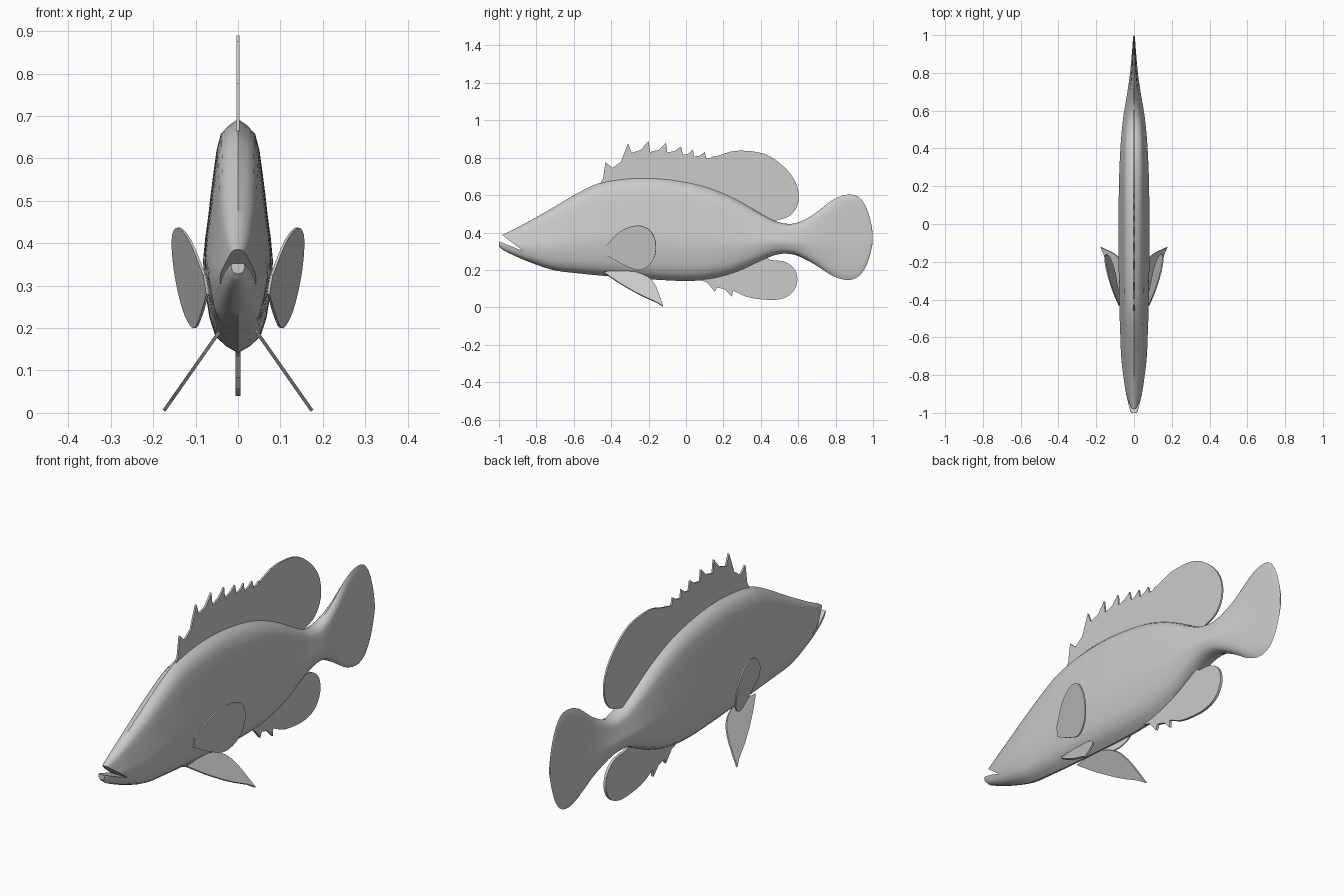
import bpy, bmesh
from mathutils import Vector

if "Cube" in bpy.data.objects:
    bpy.data.objects.remove(bpy.data.objects["Cube"])

grey = bpy.data.materials.new("fish_grey")
grey.diffuse_color = (0.6, 0.6, 0.6, 1)
grey.use_nodes = True
grey.node_tree.nodes["Principled BSDF"].inputs["Base Color"].default_value = grey.diffuse_color


def spline(pts, n=4):
    """Smooth open curve through points of any dimension."""
    P = [Vector(p) for p in pts]
    P = [P[0] * 2 - P[1]] + P + [P[-1] * 2 - P[-2]]
    out = []
    for a, b, c, d in zip(P, P[1:], P[2:], P[3:]):
        for k in range(n):
            t = k / n
            out.append(0.5 * (2 * b + (c - a) * t + (2 * a - 5 * b + 4 * c - d) * t * t
                              + (3 * b - a - 3 * c + d) * t ** 3))
    return out + [P[-2]]


def add_object(name, bm):
    bmesh.ops.recalc_face_normals(bm, faces=bm.faces)
    mesh = bpy.data.meshes.new(name)
    bm.to_mesh(mesh)
    bm.free()
    mesh.materials.append(grey)
    obj = bpy.data.objects.new(name, mesh)
    bpy.context.collection.objects.link(obj)
    return obj


def fin(name, outline, side_x, thickness, mirror=False):
    """Thin plate from a (y, z) outline; side_x gives its sideways lean."""
    bm = bmesh.new()
    bm.faces.new([bm.verts.new((side_x(p[0], p[1]), p[0], p[1])) for p in outline])
    obj = add_object(name, bm)
    s = obj.modifiers.new("thickness", 'SOLIDIFY')
    s.thickness, s.offset = thickness, 0
    if mirror:
        obj.modifiers.new("both_sides", 'MIRROR')
    return obj


def spikes(points):
    """Sawtooth edge: each valley sweeps up in a hollow curve to the next peak."""
    out = []
    for (vy, vz), (py, pz) in zip(points[::2], points[1::2]):
        out += [(vy, vz), (vy + (py - vy) * .55, vz + (pz - vz) * .25), (py, pz)]
    return out


# Body and tail: stations of (y, top, bottom, half width)
stations = [
    (-1.0, .372, .328, .016), (-.975, .39, .305, .024), (-.9, .427, .268, .042),
    (-.8, .482, .228, .057), (-.7, .54, .197, .068), (-.58, .61, .182, .073),
    (-.46, .665, .17, .077), (-.3, .69, .157, .08), (-.15, .69, .147, .082),
    (0, .67, .141, .082), (.13, .637, .15, .081), (.27, .577, .187, .078),
    (.4, .502, .248, .072), (.49, .457, .283, .065), (.58, .448, .281, .055),
    (.68, .495, .234, .038), (.78, .572, .17, .023), (.86, .602, .146, .015),
    (.92, .592, .163, .01), (.96, .542, .215, .007), (.985, .47, .285, .005),
    (.998, .40, .345, .003)]
half = spline([(0, 1), (.5, .935), (.7, .78), (.86, .58), (1, .4),
               (.92, .25), (.65, .075), (0, 0)], 2)
section = [(w, t) for w, t in half] + [(-w, t) for w, t in half[-2:0:-1]]
bm = bmesh.new()
rings = [[bm.verts.new((w * hw, y, lo + t * (hi - lo))) for w, t in section]
         for y, hi, lo, hw in spline(stations, 3)]
for r, s in zip(rings, rings[1:]):
    for i in range(len(r)):
        j = (i + 1) % len(r)
        bm.faces.new((r[i], r[j], s[j], s[i]))
bm.faces.new(rings[0])
bm.faces.new(rings[-1])
body = add_object("body_and_tail", bm)

# Open mouth cut by a wedge
bm = bmesh.new()
wedge = bm.faces.new([bm.verts.new((-.1, y, z)) for y, z in
                      [(-.87, .30), (-.998, .352), (-1.1, .36), (-1.1, .45), (-.98, .385)]])
ext = bmesh.ops.extrude_face_region(bm, geom=[wedge])
bmesh.ops.translate(bm, vec=(.2, 0, 0),
                    verts=[v for v in ext["geom"] if isinstance(v, bmesh.types.BMVert)])
cutter = add_object("mouth_cutter", bm)
cutter.hide_render = True
cutter.hide_set(True)
cut = body.modifiers.new("mouth", 'BOOLEAN')
cut.object, cut.operation, cut.solver = cutter, 'DIFFERENCE', 'EXACT'
bpy.context.view_layer.objects.active = body
body.select_set(True)
bpy.ops.object.modifier_apply(modifier="mouth")
bpy.ops.object.shade_smooth_by_angle(angle=0.7)
bpy.data.objects.remove(cutter)

# Dorsal fin: spiny front, rounded back
dorsal = spikes([(-.46, .66), (-.43, .778), (-.395, .745), (-.31, .877), (-.29, .826),
                 (-.2, .89), (-.192, .83), (-.107, .88), (-.1, .828), (-.027, .86),
                 (-.016, .815), (.037, .843), (.043, .805), (.1, .83), (.11, .796), (.15, .81)])
dorsal += spline([(.155, .805), (.27, .837), (.42, .82), (.53, .745), (.592, .655),
                  (.6, .56), (.556, .49), (.476, .462)])
dorsal += [(.4, .44), (.2, .55), (0, .61), (-.2, .64), (-.44, .63)]
fin("dorsal_fin", dorsal, lambda y, z: 0, .008)

# Anal fin
anal = spikes([(.06, .15), (.155, .083), (.166, .107), (.246, .056)])
anal += spline([(.25, .09), (.34, .052), (.476, .04), (.556, .067), (.594, .13),
                (.583, .2), (.53, .243), (.45, .253)])
anal += [(.4, .29), (.2, .2), (.08, .18)]
fin("anal_fin", anal, lambda y, z: 0, .012)

# Pectoral fins, fanning out from the flanks
pectoral = spline([(-.43, .325), (-.353, .405), (-.262, .437), (-.19, .41), (-.16, .33),
                   (-.18, .243), (-.246, .2), (-.326, .225), (-.43, .28)])
fin("pectoral_fins", pectoral,
    lambda y, z: .075 + .25 * (y + .43) + .17 * (z - .3), .006, True)

# Pelvic fins, splayed below the belly
pelvic = spline([(-.44, .19), (-.3, .192), (-.21, .165), (-.16, .11), (-.123, .005)])
pelvic += spline([(-.16, .028), (-.246, .067), (-.35, .126), (-.43, .18)])
fin("pelvic_fins", pelvic, lambda y, z: .045 + .7 * (.19 - z), .008, True)
